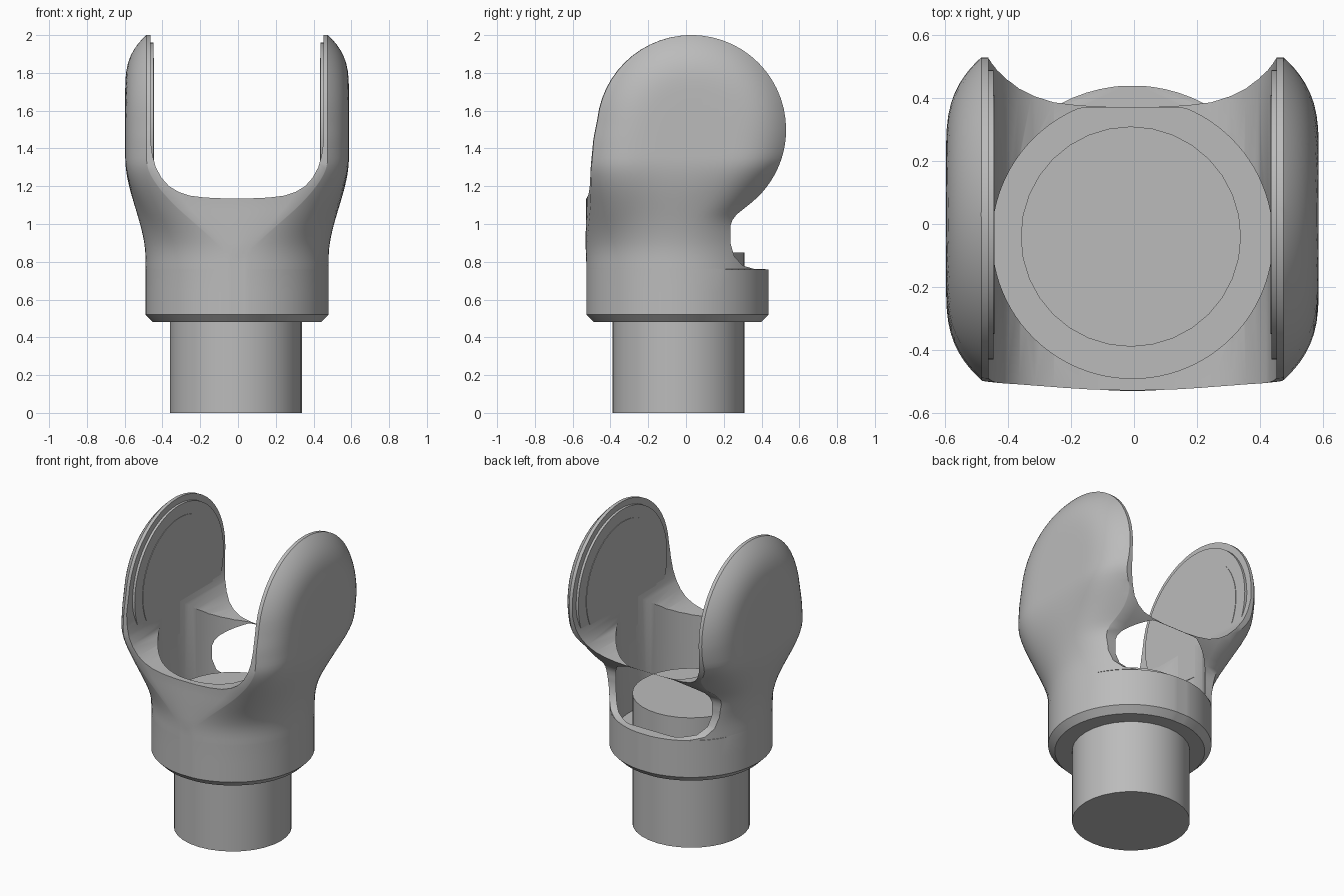
import bpy, bmesh, math
from mathutils import Matrix, Vector

if "Cube" in bpy.data.objects:
    bpy.data.objects.remove(bpy.data.objects["Cube"])

grey = bpy.data.materials.new("plain grey")
grey.use_nodes = True
grey.diffuse_color = (0.5, 0.5, 0.5, 1)
grey.node_tree.nodes["Principled BSDF"].inputs["Base Color"].default_value = (0.5, 0.5, 0.5, 1)

SHIFT = -0.005                    # sideways offset of the whole yoke
RING_R, RING_Y = 0.485, -0.045    # base ring
PAD_R, PAD_Y, PAD_Z = 0.5, 0.03, 1.5   # round side pads


def finish(bm, name):
    bmesh.ops.recalc_face_normals(bm, faces=bm.faces)
    mesh = bpy.data.meshes.new(name)
    bm.to_mesh(mesh)
    bm.free()
    ob = bpy.data.objects.new(name, mesh)
    bpy.context.collection.objects.link(ob)
    mesh.materials.append(grey)
    return ob


def smooth(ob, angle=35):
    bpy.ops.object.select_all(action="DESELECT")
    ob.select_set(True)
    bpy.context.view_layer.objects.active = ob
    bpy.ops.object.shade_smooth_by_angle(angle=math.radians(angle))


def prism(name, points, direction):
    bm = bmesh.new()
    face = bm.faces.new([bm.verts.new(p) for p in points])
    out = bmesh.ops.extrude_face_region(bm, geom=[face])
    moved = [g for g in out["geom"] if isinstance(g, bmesh.types.BMVert)]
    bmesh.ops.translate(bm, verts=moved, vec=direction)
    return finish(bm, name)


def cylinder(name, radius, centre, depth, sides, along_x=False):
    bm = bmesh.new()
    turn = Matrix.Rotation(math.pi / 2, 4, "Y") if along_x else Matrix()
    bmesh.ops.create_cone(bm, cap_ends=True, segments=sides, radius1=radius, radius2=radius,
                          depth=depth, matrix=Matrix.Translation(centre) @ turn)
    ob = finish(bm, name)
    smooth(ob)
    return ob


def lookup(table, z):
    for (z0, a), (z1, b) in zip(table, table[1:]):
        if z <= z1:
            return a + (b - a) * max(0, z - z0) / (z1 - z0)
    return table[-1][1]


# Front and back limits of the yoke by height
FRONT = [(0.85, -0.528), (1.1, -0.506), (1.2, -0.503), (1.3, -0.5), (1.45, -0.488), (1.6, -0.458)]
BACK = [(0.76, 0.438), (0.762, 0.36), (0.78, 0.3), (0.83, 0.255), (0.9, 0.235),
        (1.0, 0.235), (1.04, 0.255), (1.1, 0.33)]


def section(z):
    # Cross-section that changes from the round ring to the domed pads
    r = RING_R - max(0, 0.52 - z)
    t = min(1, max(0, (z - 0.82) / 0.53))
    w = t * t * (3 - 2 * t)
    chord = math.sqrt(max(0, PAD_R ** 2 - (z - PAD_Z) ** 2))
    yf = lookup(FRONT, z) if z <= 1.6 else PAD_Y - chord
    yb = lookup(BACK, z) if z <= 1.1 else PAD_Y + chord
    yf = max(yf, RING_Y - r + 0.002) if z < 0.8 else yf
    yb = min(yb, RING_Y + r - 0.002) if z < 0.8 else yb
    mid, half = (yf + yb) / 2, (yb - yf) / 2
    side = []
    for i in range(33):
        s = -math.cos(math.pi * i / 32)
        y = mid + half * s
        ring = math.sqrt(max(0, r * r - (y - RING_Y) ** 2))
        d = math.hypot(half * s, z - PAD_Z) if z > PAD_Z else abs(s) * PAD_R
        u = min(1, max(0, (d - 0.2) / 0.3))
        pad = 0.48 + 0.112 * (1 - u ** 3)
        side.append((ring * (1 - w) + pad * w, y))
    cap = [1 - i / 5 for i in range(1, 10)]
    back = [(side[-1][0] * k, yb) for k in cap]
    bulge = 0.03 * w ** 0.5
    front = [(-side[0][0] * k, yf - bulge * (1 - k * k)) for k in cap]
    loop = side + back + [(-x, y) for x, y in reversed(side)] + front
    return [(x + SHIFT, y, z) for x, y in loop]


# Yoke outer form, lofted upward
levels = [0.48, 0.52, 0.64, 0.76, 0.762, 0.77, 0.78, 0.8, 0.83, 0.87]
levels += [0.9 + 0.03 * i for i in range(21)]
levels += [PAD_Z + 0.4995 * math.sin(math.pi / 2 * i / 14) for i in range(1, 15)]
levels = sorted(set(levels))
bm = bmesh.new()
loops = [[bm.verts.new(p) for p in section(z)] for z in levels]
for low, high in zip(loops, loops[1:]):
    for i in range(len(low)):
        j = (i + 1) % len(low)
        bm.faces.new((low[i], low[j], high[j], high[i]))
bm.faces.new(loops[0])
bm.faces.new(loops[-1])
yoke = finish(bm, "yoke")

# Round socket, flattened at the back
bore = []
for i in range(96):
    a = 2 * math.pi * i / 96
    bore.append((0.446 * math.cos(a) + SHIFT, min(0.37, RING_Y + 0.446 * math.sin(a)), 0.6))
socket = prism("socket_cutter", bore, Vector((0, 0, 0.9)))

# Curved gap between the pads
curve = [(0.458, 2.2), (0.458, 1.44), (0.447, 1.36), (0.43, 1.3), (0.4, 1.245), (0.36, 1.2),
         (0.31, 1.17), (0.25, 1.15), (0.17, 1.14), (0.08, 1.136)]
outline = curve + [(-x, z) for x, z in reversed(curve)]
gap = prism("gap_cutter", [(x + SHIFT, -1, z) for x, z in outline], Vector((0, 2, 0)))

for cutter in (socket, gap):
    mod = yoke.modifiers.new("cut", "BOOLEAN")
    mod.operation = "DIFFERENCE"
    mod.solver = "EXACT"
    mod.object = cutter
bpy.context.view_layer.update()
mesh = bpy.data.meshes.new_from_object(yoke.evaluated_get(bpy.context.evaluated_depsgraph_get()))
yoke.modifiers.clear()
yoke.data = mesh
for cutter in (socket, gap):
    bpy.data.objects.remove(cutter)
smooth(yoke)

# Peg through the base
cylinder("peg", 0.35, (-0.01, -0.04, 0.425), 0.85, 32)

# Flat discs lining the pads
for sign, label in ((1, "left"), (-1, "right")):
    cylinder(label + "_pad_disc", 0.46, (sign * 0.452 + SHIFT, PAD_Y, PAD_Z), 0.02, 64, True)
    cylinder(label + "_pad_face", 0.38, (sign * 0.446 + SHIFT, PAD_Y, PAD_Z), 0.014, 64, True)
